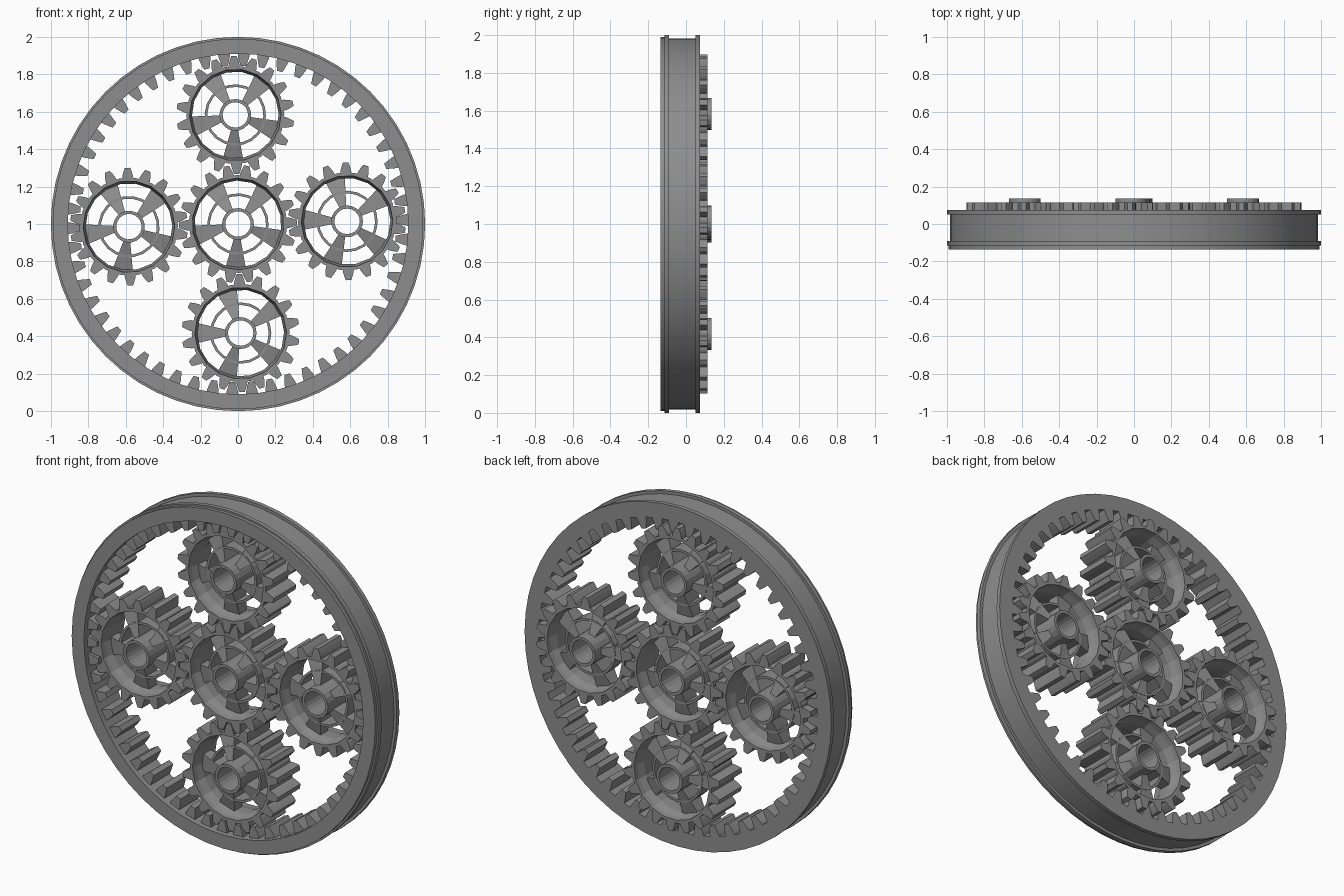
import bpy, bmesh, math
from mathutils import Matrix, Vector

old = bpy.data.objects.get("Cube")
if old:
    bpy.data.objects.remove(old, do_unlink=True)

grey = bpy.data.materials.new("steel_grey")
grey.use_nodes = True
grey.diffuse_color = (0.27, 0.27, 0.27, 1)
grey.node_tree.nodes["Principled BSDF"].inputs["Base Color"].default_value = (0.27, 0.27, 0.27, 1)

TEETH = 18
PITCH = 2 * math.pi / TEETH
CENTRE = Vector((0, 0, 1))


def polar(r, a, y=0.0):
    return Vector((r * math.cos(a), y, r * math.sin(a)))


def lathe(bm, profile, segments, phase=0.0):
    """Sweep a closed (radius, y) profile around the y axis."""
    rings = [[bm.verts.new(polar(r, phase + i * 2 * math.pi / segments, y)) for r, y in profile]
             for i in range(segments)]
    n = len(profile)
    for i in range(segments):
        a, b = rings[i], rings[(i + 1) % segments]
        for j in range(n):
            k = (j + 1) % n
            bm.faces.new((a[j], a[k], b[k], b[j]))


def prism(bm, outline, y0, y1):
    """Extrude an outline of (radius, angle) points along y."""
    front = [bm.verts.new(polar(r, a, y0)) for r, a in outline]
    back = [bm.verts.new(polar(r, a, y1)) for r, a in outline]
    bm.faces.new(front)
    bm.faces.new(back[::-1])
    for i in range(len(outline)):
        j = (i + 1) % len(outline)
        bm.faces.new((front[i], front[j], back[j], back[i]))


def tooth(bm, angle, steps, y0, y1):
    """Symmetrical tooth from (radius, half width) steps, root to tip."""
    left = [(r, angle + w / r) for r, w in steps]
    right = [(r, angle - w / r) for r, w in steps]
    prism(bm, left + right[::-1], y0, y1)


def spoke(bm, angle, half, stations):
    """Wedge-shaped spoke, stations are (radius, depth)."""
    rows = [[bm.verts.new(polar(r, angle + s * half, 0.01 + d * t))
             for s, t in ((-1, -1), (1, -1), (1, 1), (-1, 1))] for r, d in stations]
    for a, b in zip(rows, rows[1:]):
        for j in range(4):
            k = (j + 1) % 4
            bm.faces.new((a[j], a[k], b[k], b[j]))
    bm.faces.new(rows[0])
    bm.faces.new(rows[-1][::-1])


def finish(bm, name, location, smooth=False):
    bmesh.ops.recalc_face_normals(bm, faces=bm.faces)
    mesh = bpy.data.meshes.new(name)
    bm.to_mesh(mesh)
    bm.free()
    mesh.materials.append(grey)
    obj = bpy.data.objects.new(name, mesh)
    bpy.context.collection.objects.link(obj)
    obj.location = location
    if smooth:
        bpy.ops.object.select_all(action='DESELECT')
        obj.select_set(True)
        bpy.context.view_layer.objects.active = obj
        bpy.ops.object.shade_smooth_by_angle(angle=math.radians(15))


def gear(name, location, phase, spoke_phase):
    # toothed rim with a bowl-shaped inside
    bm = bmesh.new()
    lathe(bm, [(0.262, -0.095), (0.262, 0.115), (0.245, 0.115), (0.243, 0.085),
               (0.232, 0.04), (0.232, -0.02), (0.243, -0.065), (0.245, -0.095)],
          TEETH, phase + PITCH / 2)
    for i in range(TEETH):
        tooth(bm, phase + i * PITCH,
              [(0.252, 0.031), (0.275, 0.028), (0.298, 0.021), (0.315, 0.014)], -0.095, 0.115)
    finish(bm, name + "_rim", location)

    # hub tube
    bm = bmesh.new()
    lathe(bm, [(0.068, -0.115), (0.085, -0.115), (0.085, 0.135), (0.068, 0.135)], 20, spoke_phase)
    finish(bm, name + "_hub", location, True)

    # five spokes with a thin middle ring
    bm = bmesh.new()
    for i in range(5):
        spoke(bm, spoke_phase + i * 2 * math.pi / 5, math.radians(13),
              [(0.078, 0.07), (0.155, 0.05), (0.24, 0.03)])
    lathe(bm, [(0.15, -0.04), (0.164, -0.04), (0.164, 0.06), (0.15, 0.06)], 20, spoke_phase)
    finish(bm, name + "_spokes", location)


# outer ring body with two flanges
bm = bmesh.new()
lathe(bm, [(0.91, -0.135), (0.99, -0.135), (0.99, -0.115), (1, -0.115), (1, -0.09),
           (0.983, -0.09), (0.983, 0.05), (1, 0.05), (1, 0.075), (0.91, 0.075)], 56)
finish(bm, "ring_body", CENTRE, True)

# inner teeth of the ring, meshed with the planets
carrier = math.radians(1.4)
sun_phase = carrier + math.pi / 2 + PITCH / 2
ring_phase = (4 * carrier - sun_phase + PITCH) / 3
bm = bmesh.new()
for i in range(3 * TEETH):
    tooth(bm, ring_phase + i * PITCH / 3,
          [(0.915, 0.033), (0.895, 0.030), (0.87, 0.023), (0.845, 0.015)], -0.105, 0.075)
finish(bm, "ring_teeth", CENTRE)

# central gear and four planets
gear("sun_gear", CENTRE, sun_phase, math.radians(195))
planets = (("left_gear", 178), ("top_gear", 195), ("right_gear", 190), ("bottom_gear", 180))
for i, (name, turn) in enumerate(planets):
    theta = carrier + i * math.pi / 2
    phase = 2 * theta + math.pi - sun_phase + PITCH / 2
    gear(name, CENTRE + polar(0.583, theta), phase, math.radians(turn))
